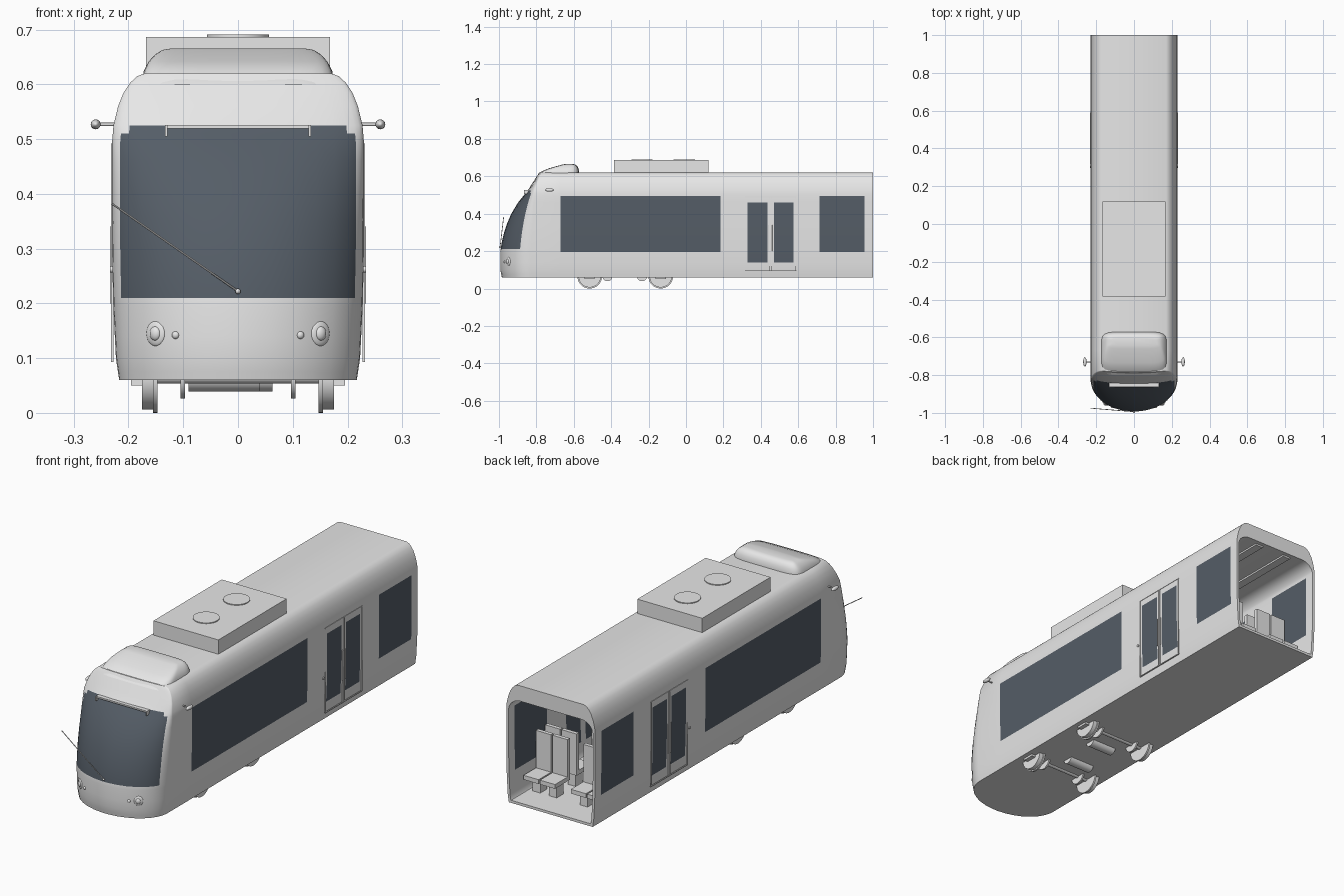
import bpy, bmesh, math
from mathutils import Vector

old = bpy.data.objects.get("Cube")
if old:
    bpy.data.objects.remove(old, do_unlink=True)


def material(name, rgb):
    m = bpy.data.materials.new(name)
    m.use_nodes = True
    m.diffuse_color = (*rgb, 1)
    m.node_tree.nodes["Principled BSDF"].inputs["Base Color"].default_value = (*rgb, 1)
    return m


GREY = material("light_grey", (0.8, 0.8, 0.8))
GLASS = material("dark_glass", (0.09, 0.11, 0.135))


def finish(ob, name, mats=(GREY,), angle=35):
    ob.name = ob.data.name = name
    for m in mats:
        ob.data.materials.append(m)
    bpy.ops.object.select_all(action="DESELECT")
    ob.select_set(True)
    bpy.context.view_layer.objects.active = ob
    bpy.ops.object.shade_smooth_by_angle(angle=math.radians(angle))
    return ob


def from_bmesh(bm, name, mats=(GREY,), angle=35):
    bmesh.ops.recalc_face_normals(bm, faces=bm.faces)
    me = bpy.data.meshes.new(name)
    bm.to_mesh(me)
    bm.free()
    ob = bpy.data.objects.new(name, me)
    bpy.context.collection.objects.link(ob)
    return finish(ob, name, mats, angle)


def box(name, x0, x1, y0, y1, z0, z1):
    bm = bmesh.new()
    bmesh.ops.create_cube(bm, size=1)
    for v in bm.verts:
        v.co = ((x0 + x1) / 2 + v.co.x * (x1 - x0), (y0 + y1) / 2 + v.co.y * (y1 - y0),
                (z0 + z1) / 2 + v.co.z * (z1 - z0))
    return from_bmesh(bm, name)


def rod(name, a, b, r, sides=24):
    a, b = Vector(a), Vector(b)
    bpy.ops.mesh.primitive_cylinder_add(vertices=sides, radius=r, depth=(b - a).length,
                                        location=(a + b) / 2)
    ob = bpy.context.object
    ob.rotation_euler = (b - a).to_track_quat("Z", "Y").to_euler()
    return finish(ob, name)


def ball(name, loc, size, turn=0):
    bpy.ops.mesh.primitive_uv_sphere_add(segments=24, ring_count=12, radius=1, location=loc)
    ob = bpy.context.object
    ob.scale = size
    ob.rotation_euler.z = turn
    return finish(ob, name)


def lerp(table, z):
    for (z0, a), (z1, b) in zip(table, table[1:]):
        if z <= z1:
            return a + (b - a) * max(0, (z - z0) / (z1 - z0))
    return table[-1][1]


# Body shell: half width, nose tip and nose start all follow the height
WIDTH = [(.06, .217), (.1, .223), (.2, .228), (.3, .23), (.495, .23), (.525, .2275),
         (.56, .219), (.585, .209), (.603, .197), (.615, .184), (.62, .17)]
TIP = [(.06, -.985), (.1, -.993), (.2, -.993), (.25, -.985), (.3, -.973), (.35, -.956),
       (.4, -.934), (.46, -.898), (.495, -.87), (.525, -.846), (.62, -.785)]
START = [(.06, -.83), (.21, -.83), (.525, -.81), (.62, -.775)]
ROWS = [.06, .075, .1, .14, .195, .21, .25, .3, .35, .4, .46, .495, .51, .525,
        .56, .585, .603, .615, .62]
SIDE = [1, .955, .715, .575, .47, .435, .33, .185, -.67]
TURN = [0, .12, .24, .362, .515, .7, .9, 1.1, 1.3, 1.5]
half = [(y, None) for y in SIDE] + [(None, t) for t in TURN]
COLS = [(y, t, 1) for y, t in half] + [(y, t, -1) for y, t in reversed(half)]
N = len(COLS)


def shell_point(z, col, inset):
    y, t, s = col
    w = lerp(WIDTH, z) - inset
    if t is not None:
        start, tip = lerp(START, z), lerp(TIP, z) + inset
        y, w = start - max(start - tip, .002) * math.sin(t), w * math.cos(t)
    if inset:
        z = max(.072, z if z < .5 else .5 + (z - .5) * .4)
    return (s * w, y, z)


def is_glass(r, c):
    z = (ROWS[r] + ROWS[r + 1]) / 2
    a, b = COLS[c], COLS[c + 1]
    if a[0] is not None and b[0] is not None:
        y = (a[0] + b[0]) / 2
        if .715 < y < .955 or -.67 < y < .185:
            return .195 < z < .495
        return (.47 < y < .575 or .33 < y < .435) and .14 < z < .46
    if a[1] is not None and b[1] is not None:
        return min(a[1], b[1]) >= (.515 if z > .51 else .362) and .21 < z < .525
    return False


bm = bmesh.new()
skins = []
for inset in (0, .012):
    g = [[bm.verts.new(shell_point(z, c, inset)) for c in COLS] for z in ROWS]
    skins.append(g)
    for r in range(len(ROWS) - 1):
        for c in range(N - 1):
            f = bm.faces.new((g[r][c], g[r][c + 1], g[r + 1][c + 1], g[r + 1][c]))
            f.material_index = int(is_glass(r, c))
    # Floor and roof strips join the two sides
    for row in (g[0], g[-1]):
        for c in range(N // 2 - 1):
            bm.faces.new((row[c], row[c + 1], row[N - 2 - c], row[N - 1 - c]))
# Rim of the open rear end
loops = [[row[0] for row in g] + [row[-1] for row in reversed(g)] for g in skins]
M = len(loops[0])
for i in range(M):
    j = (i + 1) % M
    bm.faces.new((loops[0][i], loops[0][j], loops[1][j], loops[1][i]))
from_bmesh(bm, "body_shell", (GREY, GLASS))

# Roof fairing: stacked rounded rectangles
bm = bmesh.new()
rings = []
for z, w, y0, y1 in [(.6, .176, -.8, -.57), (.625, .172, -.775, -.571), (.642, .163, -.735, -.575),
                     (.655, .151, -.69, -.582), (.663, .138, -.66, -.592), (.666, .12, -.645, -.605)]:
    ring = []
    for i in range(64):
        a = math.tau * i / 64
        ca, sa = math.cos(a), math.sin(a)
        k = (abs(ca) ** 6 + abs(sa) ** 6) ** (-1 / 6)
        ring.append(bm.verts.new((w * k * ca, (y0 + y1) / 2 + (y1 - y0) / 2 * k * sa, z)))
    if rings:
        for i in range(64):
            j = (i + 1) % 64
            bm.faces.new((rings[-1][i], rings[-1][j], ring[j], ring[i]))
    rings.append(ring)
bm.faces.new(rings[-1])
bm.faces.new(rings[0])
from_bmesh(bm, "roof_fairing", angle=50)

# Roof unit with two fans
box("roof_unit", -.168, .168, -.385, .12, .61, .687)
for y in (-.01, -.235):
    rod("roof_fan", (0, y, .68), (0, y, .691), .057, 40)

# Sign frame above the windscreen, wiper
box("sign_bar", -.133, .133, -.862, -.842, .519, .526)
for s in (-1, 1):
    box("sign_end", s * .131 - .002, s * .131 + .002, -.866, -.84, .505, .526)
ball("wiper_pivot", (0, -.994, .222), (.005, .006, .005))
rod("wiper_arm", (0, -.994, .222), (-.23, -.975, .382), .0018, 8)

for s in (-1, 1):
    # Lights and mirrors
    ball("headlight", (s * .15, -.949, .145), (.02, .007, .023), s * .58)
    ball("headlight_lens", (s * .151, -.953, .145), (.011, .008, .013), s * .58)
    ball("marker_light", (s * .114, -.969, .142), (.007, .006, .007), s * .4)
    rod("mirror_arm", (s * .22, -.73, .527), (s * .26, -.73, .527), .003, 12)
    ball("mirror", (s * .26, -.73, .527), (.009, .025, .009))

    # Door frame, seam, handles and button
    a, b = sorted((s * .227, s * .232))
    for z in (.095, .49):
        box("door_rail", a, b, .315, .59, z - .002, z + .002)
    for y in (.318, .587):
        box("door_edge", a, b, y - .001, y + .001, .095, .49)
    for y in (.448, .456):
        box("door_seam", a, b, y - .0015, y + .0015, .095, .49)
    for y in (.442, .463):
        rod("door_handle", (s * .232, y, .2), (s * .232, y, .34), .002, 8)
    rod("door_button", (s * .225, .303, .262), (s * .234, .303, .262), .006, 16)

    # Ceiling strips
    a, b = sorted((s * .06, s * .1))
    box("ceiling_strip", a, b, -.6, .98, .54, .549)

# Running gear
for y in (-.515, -.135):
    rod("axle", (-.16, y, .066), (.16, y, .066), .012)
    for s in (-1, 1):
        rod("wheel_tread", (s * .154, y, .066), (s * .175, y, .066), .06, 40)
        rod("wheel_flange", (s * .147, y, .066), (s * .155, y, .066), .066, 40)
        rod("brake_disc", (s * .097, y, .066), (s * .105, y, .066), .04, 32)
        a, b = sorted((s * .17, s * .195))
        box("axle_box", a, b, y - .027, y + .027, .05, .07)
for y, x0, x1 in ((-.42, -.09, .04), (-.235, -.065, .063)):
    rod("motor", (x0, y, .066), (x1, y, .066), .027)

# Seats in pairs either side of the aisle, with grab poles
for y, d in ((.8, 1), (.75, -1), (.08, -1), (-.2, 1), (-.25, -1), (-.5, 1)):
    for x in (-.165, -.08, .08, .165):
        y0, y1 = sorted((y, y + d * .11))
        box("seat_cushion", x - .039, x + .039, y0, y1, .135, .155)
        y0, y1 = sorted((y, y + d * .018))
        box("seat_back", x - .039, x + .039, y0, y1, .15, .33)
        y0, y1 = sorted((y + d * .02, y + d * .07))
        box("seat_base", x - .02, x + .02, y0, y1, .07, .137)
for y in (.62, .28, -.35):
    for s in (-1, 1):
        rod("grab_pole", (s * .05, y, .07), (s * .05, y, .545), .005, 12)
